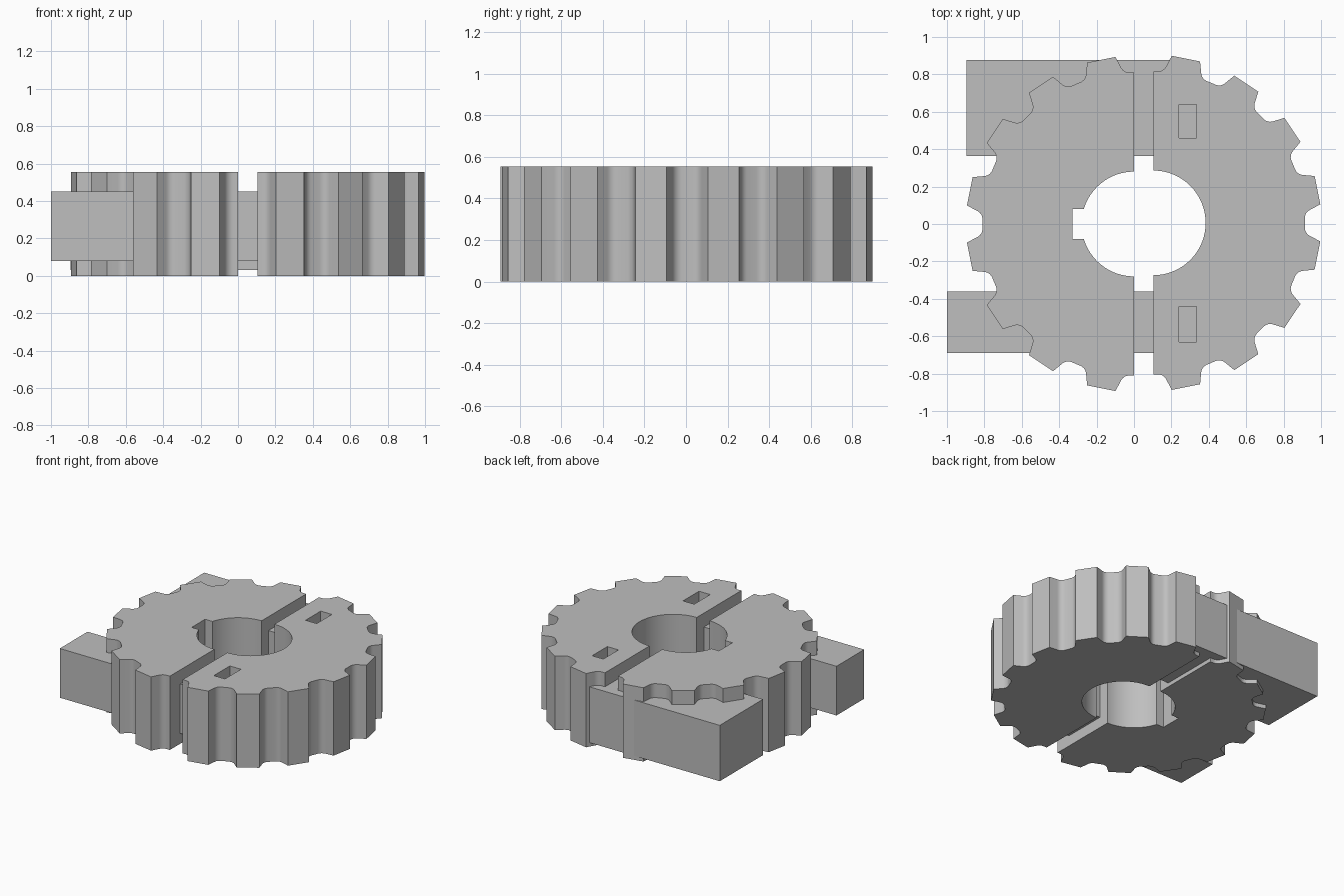
import bpy, bmesh, math
from mathutils import Matrix, Vector

if "Cube" in bpy.data.objects:
    bpy.data.objects.remove(bpy.data.objects["Cube"])

HEIGHT = 0.555
TEETH = 16
BORE = 0.28

grey = bpy.data.materials.new("light_grey")
grey.diffuse_color = (0.52, 0.52, 0.52, 1)
grey.use_nodes = True
grey.node_tree.nodes["Principled BSDF"].inputs["Base Color"].default_value = grey.diffuse_color


def finish(name, bm):
    bmesh.ops.recalc_face_normals(bm, faces=bm.faces)
    me = bpy.data.meshes.new(name)
    bm.to_mesh(me)
    bm.free()
    ob = bpy.data.objects.new(name, me)
    bpy.context.collection.objects.link(ob)
    me.materials.append(grey)
    return ob


def box(name, x0, x1, y0, y1, z0, z1):
    bm = bmesh.new()
    bmesh.ops.create_cube(bm, size=1)
    for v in bm.verts:
        v.co = Vector(((x0 + x1) / 2 + v.co.x * (x1 - x0),
                       (y0 + y1) / 2 + v.co.y * (y1 - y0),
                       (z0 + z1) / 2 + v.co.z * (z1 - z0)))
    return finish(name, bm)


def notch_half():
    """Half a tooth notch, (sideways, radial), from floor centre to tooth corner."""
    pts = [(0, 0.81), (0.025, 0.81)]
    # rounded floor corner leading into the sloping flank
    for i in range(1, 7):
        a = math.radians(65 * i / 6)
        pts.append((0.025 + 0.05 * math.sin(a), 0.81 + 0.05 * (1 - math.cos(a))))
    return pts + [(0.099, 0.893)]


def half_gear(name, side, cx, cy, keyway):
    """Half wheel on the +x side (mirrored when side is -1)."""
    half = notch_half()
    pts = []
    for k in range(TEETH // 2 + 1):
        rot = Matrix.Rotation(-math.pi / 2 + k * 2 * math.pi / TEETH, 2)
        run = [(r, -s) for s, r in reversed(half[1:])] if k > 0 else []
        run += [(0.81, 0.0)]
        run += [(r, s) for s, r in half[1:]] if k < TEETH // 2 else []
        pts += [rot @ Vector(p) for p in run]
    # bore, with an optional square keyway
    key_a = math.asin(0.08 / BORE)
    steps = 18
    if keyway:
        for i in range(steps + 1):
            a = math.pi / 2 + (key_a - math.pi / 2) * i / steps
            pts.append(Vector((BORE * math.cos(a), BORE * math.sin(a))))
        pts += [Vector((0.33, 0.08)), Vector((0.33, -0.08))]
        for i in range(steps + 1):
            a = -key_a + (key_a - math.pi / 2) * i / steps
            pts.append(Vector((BORE * math.cos(a), BORE * math.sin(a))))
    else:
        for i in range(2 * steps + 1):
            a = math.pi / 2 - math.pi * i / (2 * steps)
            pts.append(Vector((BORE * math.cos(a), BORE * math.sin(a))))
    bm = bmesh.new()
    face = bm.faces.new([bm.verts.new((cx + side * p.x, cy + p.y, 0)) for p in pts])
    ext = bmesh.ops.extrude_face_region(bm, geom=[face])
    top = [v for v in ext["geom"] if isinstance(v, bmesh.types.BMVert)]
    bmesh.ops.translate(bm, verts=top, vec=(0, 0, HEIGHT))
    return finish(name, bm)


def smooth(ob):
    bpy.ops.object.select_all(action='DESELECT')
    ob.select_set(True)
    bpy.context.view_layer.objects.active = ob
    bpy.ops.object.shade_smooth_by_angle(angle=math.radians(28))


# toothed wheel halves
left = half_gear("left_gear_half", -1, 0.0, 0.0, True)
right = half_gear("right_gear_half", 1, 0.103, 0.006, False)

# rectangular slots sunk into the top of the right half
for y0, y1 in ((0.46, 0.64), (-0.63, -0.44)):
    cutter = box("slot_cutter", 0.24, 0.333, y0, y1, 0.08, 0.7)
    cutter.hide_render = True
    mod = right.modifiers.new("slot", 'BOOLEAN')
    mod.operation = 'DIFFERENCE'
    mod.solver = 'EXACT'
    mod.object = cutter
    bpy.context.view_layer.objects.active = right
    bpy.ops.object.modifier_apply(modifier=mod.name)
    bpy.data.objects.remove(cutter)

for half in (left, right):
    smooth(half)

# bars joining the halves across the gap
box("front_bar", -1.0, 0.22, -0.69, -0.36, 0.08, 0.45)
box("back_bar", -0.895, 0.22, 0.363, 0.877, 0.03, 0.45)
